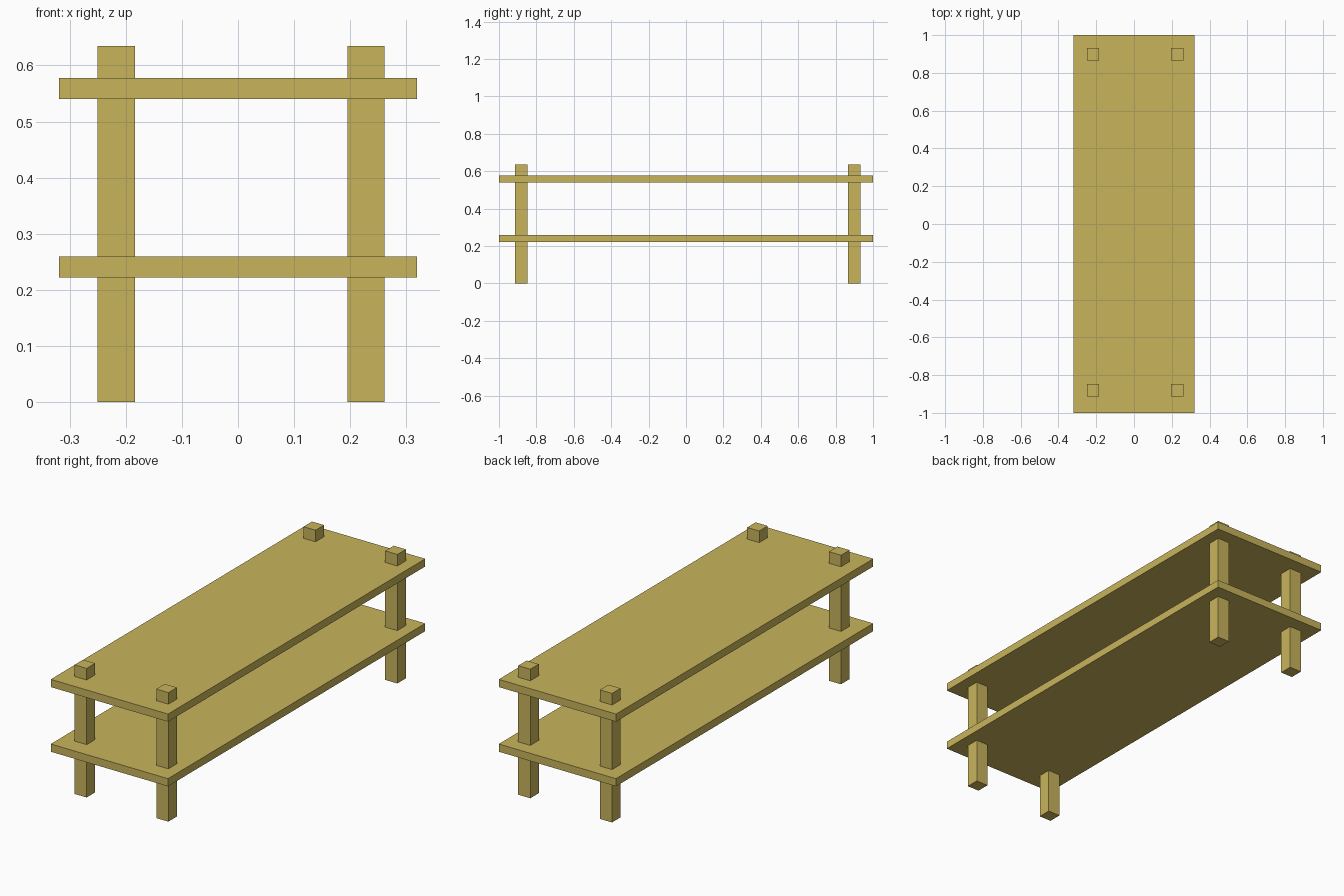
import bpy

if "Cube" in bpy.data.objects:
    bpy.data.objects.remove(bpy.data.objects["Cube"])

wood = bpy.data.materials.new("golden wood")
wood.diffuse_color = (0.578, 0.456, 0.105, 1)
wood.use_nodes = True
wood.node_tree.nodes["Principled BSDF"].inputs["Base Color"].default_value = wood.diffuse_color


def box(name, lo, hi):
    """Axis-aligned box between two corners."""
    bpy.ops.mesh.primitive_cube_add(size=1, location=[(a + b) / 2 for a, b in zip(lo, hi)])
    ob = bpy.context.object
    ob.name = name
    ob.scale = [b - a for a, b in zip(lo, hi)]
    bpy.ops.object.transform_apply(location=False, rotation=False, scale=True)
    ob.data.materials.append(wood)


# Two long shelf boards
for name, z in (("lower_shelf", 0.222), ("upper_shelf", 0.540)):
    box(name, (-0.319, -1, z), (0.319, 1, z + 0.038))

# Four square posts passing through both boards
W = 0.066
for side, x in (("left", -0.25), ("right", 0.195)):
    for end, y in (("front", -0.914), ("back", 0.866)):
        box(f"{end}_{side}_post", (x, y, 0), (x + W, y + W, 0.635))
